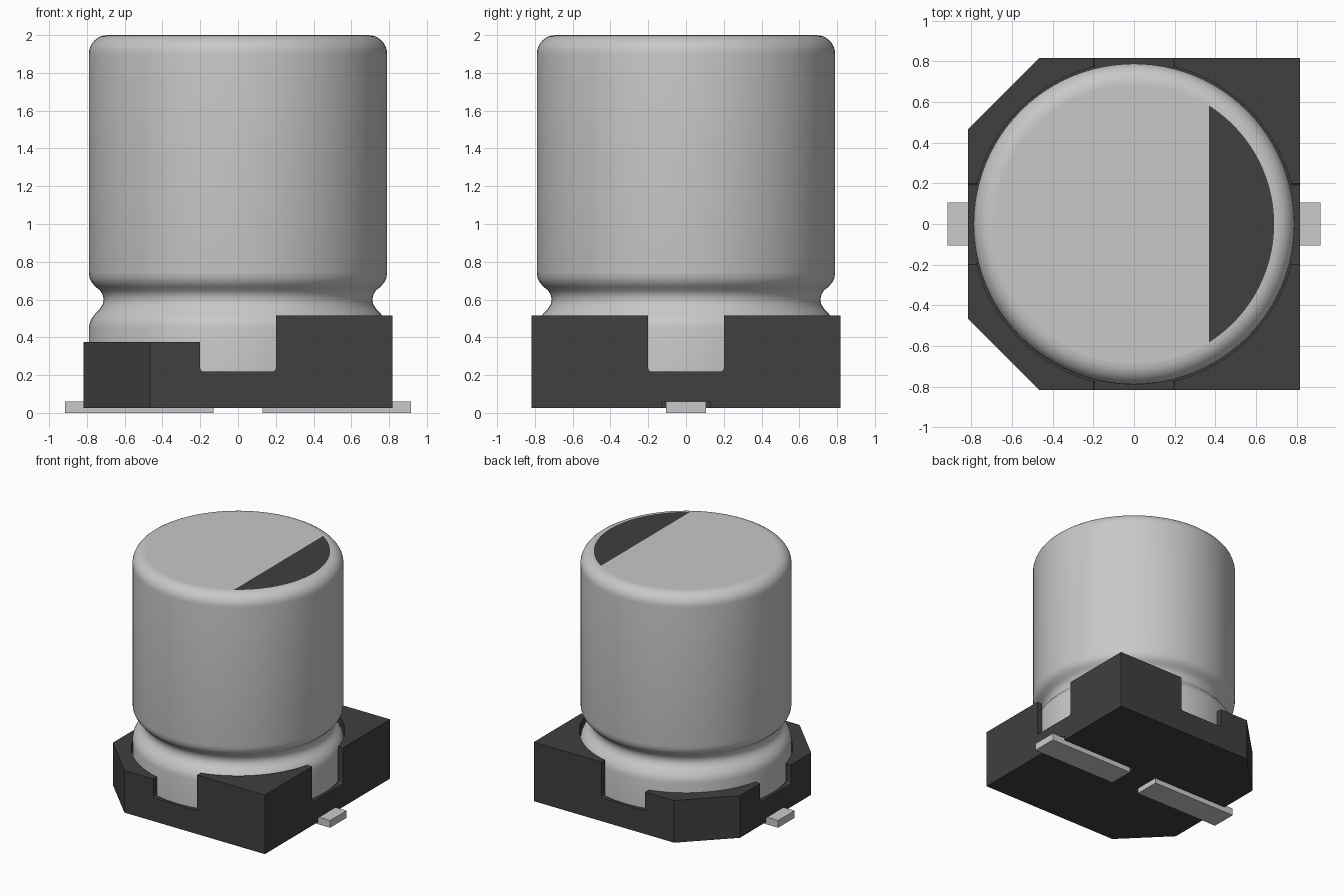
import bpy, bmesh, math

if "Cube" in bpy.data.objects:
    bpy.data.objects.remove(bpy.data.objects["Cube"], do_unlink=True)


def material(name, value):
    m = bpy.data.materials.new(name)
    m.use_nodes = True
    colour = (value, value, value, 1)
    m.diffuse_color = colour
    m.node_tree.nodes["Principled BSDF"].inputs["Base Color"].default_value = colour
    return m


ALUMINIUM = material("aluminium", 0.58)
TIN = material("tinned metal", 0.59)
BLACK = material("black plastic", 0.05)


def finish(name, bm, *mats):
    bmesh.ops.recalc_face_normals(bm, faces=bm.faces)
    me = bpy.data.meshes.new(name)
    bm.to_mesh(me)
    bm.free()
    ob = bpy.data.objects.new(name, me)
    bpy.context.collection.objects.link(ob)
    for m in mats:
        me.materials.append(m)
    return ob


def activate(ob):
    bpy.ops.object.select_all(action='DESELECT')
    ob.select_set(True)
    bpy.context.view_layer.objects.active = ob


def prism(name, outline, z0, z1, mat):
    bm = bmesh.new()
    face = bm.faces.new([bm.verts.new((x, y, z0)) for x, y in outline])
    ext = bmesh.ops.extrude_face_region(bm, geom=[face])["geom"]
    top = [v for v in ext if isinstance(v, bmesh.types.BMVert)]
    bmesh.ops.translate(bm, verts=top, vec=(0, 0, z1 - z0))
    return finish(name, bm, mat)


def box(name, x0, x1, y0, y1, z0, z1, mat):
    return prism(name, [(x0, y0), (x1, y0), (x1, y1), (x0, y1)], z0, z1, mat)


def circle(r, n=96):
    return [(r * math.cos(2 * math.pi * i / n), r * math.sin(2 * math.pi * i / n))
            for i in range(n)]


# Base: square footprint with the two -x corners cut off
H, C = 0.818, 0.465
base = prism("base", [(-C, -H), (H, -H), (H, H), (-C, H), (-H, C), (-H, -C)],
             0.027, 0.515, BLACK)

# Cutters: can socket, lower -x half, side notches, lead grooves
cutters = [
    prism("socket_cutter", circle(0.799), 0.215, 1, BLACK),
    box("step_cutter", -1, 0, -1, 1, 0.375, 1, BLACK),
]
for x, y in ((1, 0.2), (0.2, 1)):
    notch = box("notch_cutter", -x, x, -y, y, 0.22, 1, BLACK)
    bm = bmesh.new()
    bm.from_mesh(notch.data)
    axis = 0 if x > y else 1
    edges = [e for e in bm.edges if all(v.co.z < 0.3 for v in e.verts)
             and abs(e.verts[0].co[axis] - e.verts[1].co[axis]) > 1]
    bmesh.ops.bevel(bm, geom=edges, offset=0.015, segments=3, profile=0.5,
                    affect='EDGES')
    bm.to_mesh(notch.data)
    bm.free()
    cutters.append(notch)
for s in (-1, 1):
    x0, x1 = sorted((s * 0.11, s * 1.0))
    cutters.append(box("groove_cutter", x0, x1, -0.127, 0.127, -0.1, 0.061, BLACK))

activate(base)
for cutter in cutters:
    mod = base.modifiers.new("cut", 'BOOLEAN')
    mod.operation = 'DIFFERENCE'
    mod.solver = 'EXACT'
    mod.object = cutter
    bpy.ops.object.modifier_apply(modifier=mod.name)
    bpy.data.objects.remove(cutter, do_unlink=True)

# Can: revolved profile with a crimped neck and a rounded top rim
profile = [(0.79, 0.2), (0.79, 0.45), (0.784, 0.48), (0.771, 0.505), (0.752, 0.53),
           (0.732, 0.55), (0.717, 0.573), (0.711, 0.6), (0.717, 0.627),
           (0.732, 0.65), (0.755, 0.668), (0.774, 0.69), (0.786, 0.715), (0.79, 0.745)]
profile += [(0.69 + 0.1 * math.cos(a), 1.9 + 0.1 * math.sin(a))
            for a in (math.radians(11.25 * i) for i in range(9))]
N = 96
bm = bmesh.new()
rings = [[bm.verts.new((x, y, z)) for x, y in circle(r, N)] for r, z in profile]
for low, high in zip(rings, rings[1:]):
    for i in range(N):
        j = (i + 1) % N
        bm.faces.new((low[i], low[j], high[j], high[i]))
bm.faces.new(rings[0][::-1])
cap = bm.faces.new(rings[-1])

# Polarity mark: segment of the flat top beyond x = 0.37
bmesh.ops.bisect_plane(bm, geom=[cap, *cap.edges, *cap.verts],
                       plane_co=(0.37, 0, 0), plane_no=(1, 0, 0))
for f in bm.faces:
    if f.calc_center_median().x > 0.37 and all(v.co.z > 1.999 for v in f.verts):
        f.material_index = 1
can = finish("can", bm, ALUMINIUM, BLACK)
activate(can)
bpy.ops.object.shade_smooth_by_angle(angle=math.radians(35))
for p in can.data.polygons:
    if abs(p.normal.z) > 0.999:
        p.use_smooth = False

# Flat leads under the base
for s, side in ((1, "left"), (-1, "right")):
    x0, x1 = sorted((s * 0.13, s * 0.917))
    box(side + "_lead", x0, x1, -0.107, 0.107, 0, 0.06, TIN)
